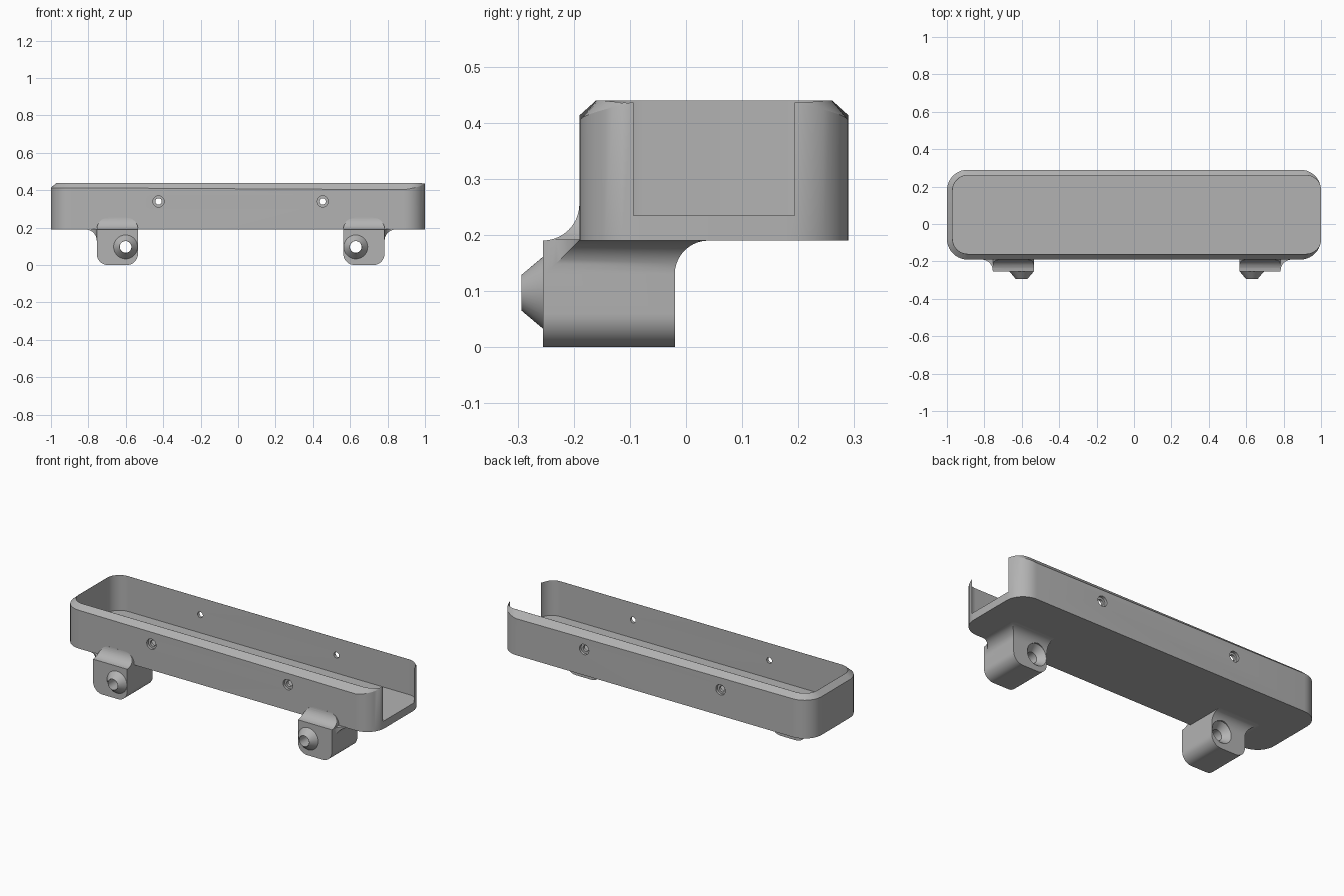
import bpy, bmesh
from math import cos, sin, pi, radians, dist

if "Cube" in bpy.data.objects:
    bpy.data.objects.remove(bpy.data.objects["Cube"])

grey = bpy.data.materials.new("plain_grey")
grey.use_nodes = True
grey.diffuse_color = (0.45, 0.45, 0.45, 1)
grey.node_tree.nodes["Principled BSDF"].inputs["Base Color"].default_value = grey.diffuse_color


def arc(cx, cy, r, a0, a1, n=10):
    """Points of an arc, angles in degrees."""
    angles = [radians(a0 + (a1 - a0) * i / n) for i in range(n + 1)]
    return [(cx + r * cos(a), cy + r * sin(a)) for a in angles]


def rounded_rect(x0, x1, y0, y1, r):
    return (arc(x1 - r, y0 + r, r, -90, 0) + arc(x1 - r, y1 - r, r, 0, 90)
            + arc(x0 + r, y1 - r, r, 90, 180) + arc(x0 + r, y0 + r, r, 180, 270))


def loft(name, rings):
    """Closed solid through rings that have the same number of points."""
    bm = bmesh.new()
    loops = [[bm.verts.new(p) for p in ring] for ring in rings]
    n = len(loops[0])
    for a, b in zip(loops, loops[1:]):
        for i in range(n):
            j = (i + 1) % n
            bm.faces.new((a[i], a[j], b[j], b[i]))
    bm.faces.new(loops[0])
    bm.faces.new(loops[-1])
    bmesh.ops.recalc_face_normals(bm, faces=bm.faces)
    mesh = bpy.data.meshes.new(name)
    bm.to_mesh(mesh)
    bm.free()
    mesh.materials.append(grey)
    obj = bpy.data.objects.new(name, mesh)
    bpy.context.collection.objects.link(obj)
    return obj


def prism(name, points, axis, lo, hi):
    """Extrude a 2D outline along x, y or z."""
    place = {"x": lambda p, t: (t, p[0], p[1]),
             "y": lambda p, t: (p[0], t, p[1]),
             "z": lambda p, t: (p[0], p[1], t)}[axis]
    return loft(name, [[place(p, t) for p in points] for t in (lo, hi)])


def turned(name, x, z, steps):
    """Round solid along y from (y, radius) steps."""
    return loft(name, [[(px, y, pz) for px, pz in arc(x, z, r, 0, 352.5, 47)]
                       for y, r in steps])


def combine(obj, other, operation):
    mod = obj.modifiers.new("combine", "BOOLEAN")
    mod.operation, mod.object, mod.solver = operation, other, "EXACT"
    bpy.context.view_layer.objects.active = obj
    bpy.ops.object.modifier_apply(modifier=mod.name)
    bpy.data.objects.remove(other)


def smooth(obj):
    bpy.ops.object.select_all(action="DESELECT")
    obj.select_set(True)
    bpy.context.view_layer.objects.active = obj
    bpy.ops.object.shade_smooth_by_angle(angle=radians(25))


# Tray: rounded body, bevelled rim that fades out at the open end
BOTTOM, FLOOR, TOP = 0.19, 0.235, 0.44
FRONT, BACK, WALL = -0.19, 0.29, 0.03
outer = rounded_rect(-1, 1, FRONT, BACK, 0.11)
rim = rounded_rect(-1 + WALL, 0.9985, FRONT + WALL, BACK - WALL, 0.08)
tray = loft("tray", [
    [(x, y, BOTTOM) for x, y in outer],
    [(*p, TOP - 0.9 * dist(p, q)) for p, q in zip(outer, rim)],
    [(x, y, TOP) for x, y in rim]])

# Cavity that breaks through the end wall
e = 0.0008
cavity = rounded_rect(-1 + WALL + e, 1.0004, FRONT + WALL + e, BACK - WALL - e, 0.08)
combine(tray, prism("cavity", cavity, "z", FLOOR, TOP + 0.1), "DIFFERENCE")

# Counterbored screw holes through both long walls
for x in (-0.425, 0.453):
    for y, s in ((FRONT, 1), (BACK, -1)):
        steps = [(y - s * 0.02, 0.03), (y + s * 0.015, 0.03),
                 (y + s * 0.015, 0.017), (y + s * 0.05, 0.017)]
        combine(tray, turned("screw_hole", x, 0.34, steps), "DIFFERENCE")
smooth(tray)


# Feet: u runs from the inner side of the foot to its outer side
def foot(name, inner_x, s):
    def along(points):
        return [(inner_x + s * u, v) for u, v in points]

    w, r, f, y0, y1 = 0.22, 0.06, 0.06, -0.255, -0.02
    # Front outline with a flare under the tray on the outer side
    front = (arc(r, r, r, 180, 270) + arc(w - r, r, r, 270, 360)
             + arc(w + f, BOTTOM - f, f, 180, 90)
             + [(w + f, BOTTOM + 0.002), (w, BOTTOM + 0.002)]
             + arc(w - r, BOTTOM + 0.003, r, 0, 90) + arc(r, BOTTOM + 0.003, r, 90, 180))
    body = prism(name, along(front), "y", -0.4, 0.2)

    # Side outline with fillets to the tray front and underside
    side = ([(y0, -0.1), (y1, -0.1)] + arc(y1 + f, BOTTOM - f, f, 180, 90)
            + [(y1 + f, 0.2), (-0.17, 0.2), (-0.17, 0.25)]
            + arc(y0, 0.255, 0.065, 0, -90))
    ends = sorted((inner_x - s * 0.1, inner_x + s * 0.4))
    combine(body, prism("side_trim", side, "x", *ends), "INTERSECT")

    # Plan outline that sweeps the flare into the tray wall
    plan = ([(-0.1, y0 - 0.1), (w, y0 - 0.1)] + arc(w + f, y0 + 0.005, f, 180, 90)
            + [(w + f + 0.01, FRONT), (w + f + 0.01, y1)]
            + arc(w, y1, f + 0.01, 0, 90) + [(-0.1, y1 + f + 0.01)])
    combine(body, prism("plan_trim", along(plan), "z", -0.2, 0.4), "INTERSECT")

    # Tapered nozzle and the bore with a matching recess at the back
    x, z = inner_x + s * 0.066, 0.097
    combine(body, turned("nozzle", x, z, [(-0.2, 0.064), (y0, 0.064), (-0.293, 0.032)]), "UNION")
    bore = [(-0.35, 0.031), (-0.058, 0.031), (y1, 0.063), (0.1, 0.063)]
    combine(body, turned("bore", x, z, bore), "DIFFERENCE")
    smooth(body)


foot("right_foot", -0.535, -1)
foot("left_foot", 0.564, 1)
